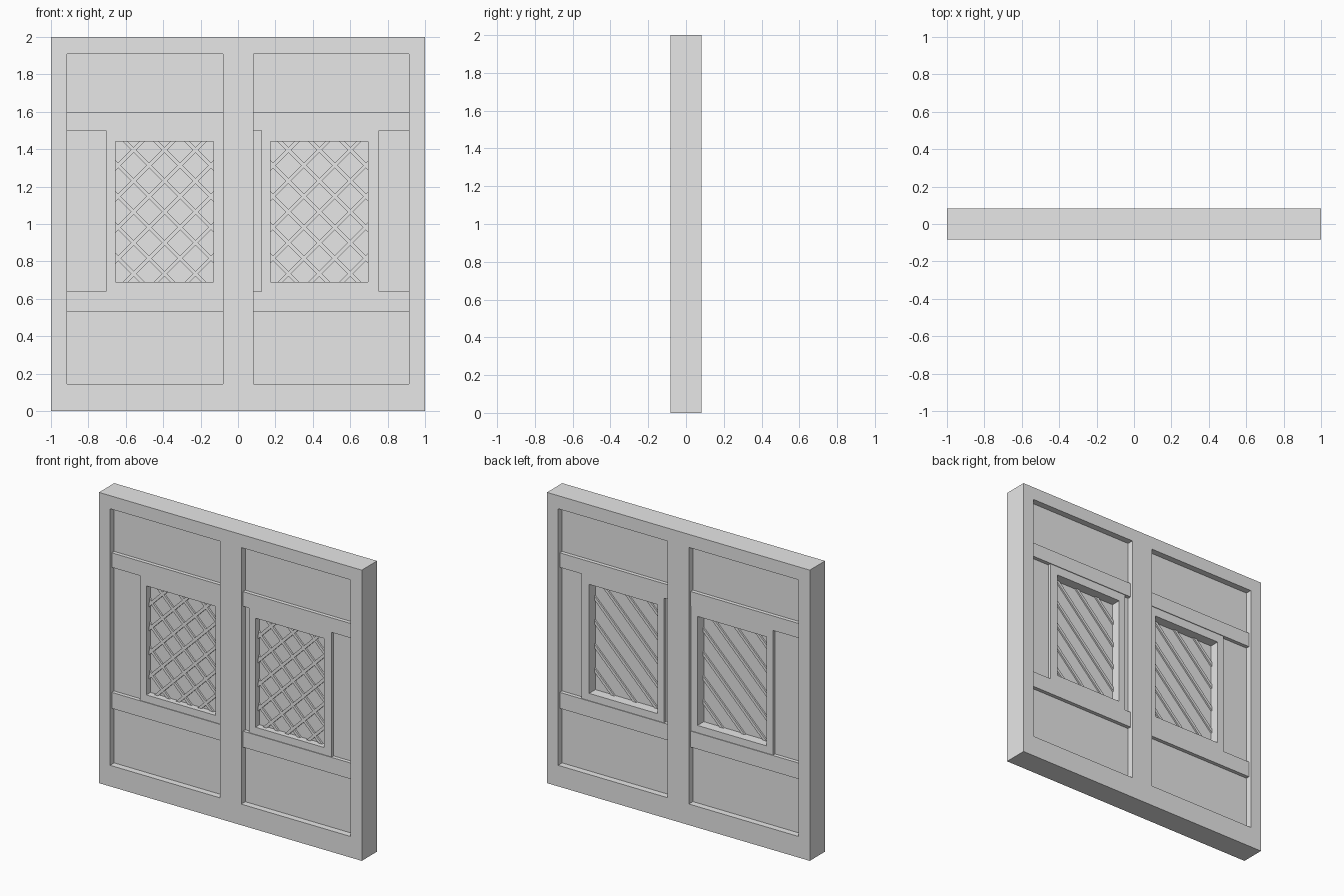
import bpy
import math
from mathutils import Vector

cube = bpy.data.objects.get("Cube")
if cube:
    bpy.data.objects.remove(cube, do_unlink=True)

grey = bpy.data.materials.new("plain_grey")
grey.use_nodes = True
grey.diffuse_color = (0.8, 0.8, 0.8, 1)
grey.node_tree.nodes["Principled BSDF"].inputs["Base Color"].default_value = (0.8, 0.8, 0.8, 1)


def mesh_object(name, verts, faces):
    mesh = bpy.data.meshes.new(name)
    mesh.from_pydata(verts, [], faces)
    mesh.materials.append(grey)
    obj = bpy.data.objects.new(name, mesh)
    bpy.context.collection.objects.link(obj)
    return obj


def prism(name, outline, y0, y1):
    """Extrude a counter-clockwise (x, z) outline from y0 back to y1."""
    n = len(outline)
    verts = [(x, y, z) for y in (y0, y1) for x, z in outline]
    faces = [tuple(range(n)), tuple(reversed(range(n, 2 * n)))]
    faces += [(i, i + n, (i + 1) % n + n, (i + 1) % n) for i in range(n)]
    return mesh_object(name, verts, faces)


def corners(x0, x1, z0, z1):
    return [(x0, z0), (x1, z0), (x1, z1), (x0, z1)]


def board(name, x0, x1, z0, z1, depth):
    return prism(name, corners(x0, x1, z0, z1), -depth, depth)


def ring(name, outer, inner, depth):
    """Rectangular frame with mitred corners, centred on y = 0."""
    verts = [(x, y, z) for y in (-depth, depth)
             for loop in (outer, inner) for x, z in corners(*loop)]
    faces = []
    for i in range(4):
        j = (i + 1) % 4
        faces += [(i, j, j + 4, i + 4), (i + 12, j + 12, j + 8, i + 8),
                  (i, i + 8, j + 8, j), (i + 4, j + 4, j + 12, i + 12)]
    return mesh_object(name, verts, faces)


def clip(poly, axis, limit, sign):
    """Keep the part of an outline on one side of a straight limit."""
    out = []
    for a, b in zip(poly, poly[1:] + poly[:1]):
        da, db = sign * (a[axis] - limit), sign * (b[axis] - limit)
        if da >= 0:
            out.append(a)
        if da * db < 0:
            out.append(a.lerp(b, da / (da - db)))
    return out


def lattice(side, opening, slope, y0, y1):
    """Diagonal bars trimmed to the window opening."""
    x0, x1, z0, z1 = opening
    along = Vector((1, slope)).normalized()
    across = Vector((-along.y, along.x))
    centre = Vector(((x0 + x1) / 2, (z0 + z1) / 2))
    pitch, half = 0.117, 0.01
    for k in range(-5, 6):
        mid = centre + across * pitch * k
        bar = [mid - along - across * half, mid + along - across * half,
               mid + along + across * half, mid - along + across * half]
        for axis, limit, sign in ((0, x0, 1), (0, x1, -1), (1, z0, 1), (1, z1, -1)):
            bar = clip(bar, axis, limit, sign)
        if len(bar) > 2:
            kind = "rising" if slope > 0 else "falling"
            prism(f"{side}_{kind}_bar", [tuple(p) for p in bar], y0, y1)


# Outer frame and central post
DEPTH, PANEL, RAIL, SASH = 0.083, 0.039, 0.065, 0.06
EDGE, BOTTOM, TOP = 0.915, 0.145, 1.91
ring("outer_frame", (-1, 1, 0, 2), (-EDGE, EDGE, BOTTOM, TOP), DEPTH)
board("centre_post", -0.08, 0.083, BOTTOM, TOP, DEPTH)

# Each bay: recessed panels, two rails and a latticed window
bays = {
    "right": ((-EDGE, -0.08), (-0.705, -0.08), (-0.655, -0.13)),
    "left": ((0.083, EDGE), (0.125, 0.755), (0.175, 0.695)),
}
for side, (bay, sash, hole) in bays.items():
    opening = (*hole, 0.69, 1.44)
    board(f"{side}_lower_panel", *bay, BOTTOM, 0.53, PANEL)
    board(f"{side}_lower_rail", *bay, 0.53, 0.64, RAIL)
    board(f"{side}_upper_rail", *bay, 1.5, 1.6, RAIL)
    board(f"{side}_upper_panel", *bay, 1.6, TOP, PANEL)
    for part, x0, x1 in (("a", bay[0], sash[0]), ("b", sash[1], bay[1])):
        if x1 - x0 > 0.01:
            board(f"{side}_middle_panel_{part}", x0, x1, 0.64, 1.5, PANEL)
    ring(f"{side}_window_frame", (*sash, 0.64, 1.5), opening, SASH)
    prism(f"{side}_window_pane", corners(*opening), -0.015, -0.008)
    lattice(side, opening, 1, -0.03, 0.003)
    lattice(side, opening, -1, -0.027, -0.009)
